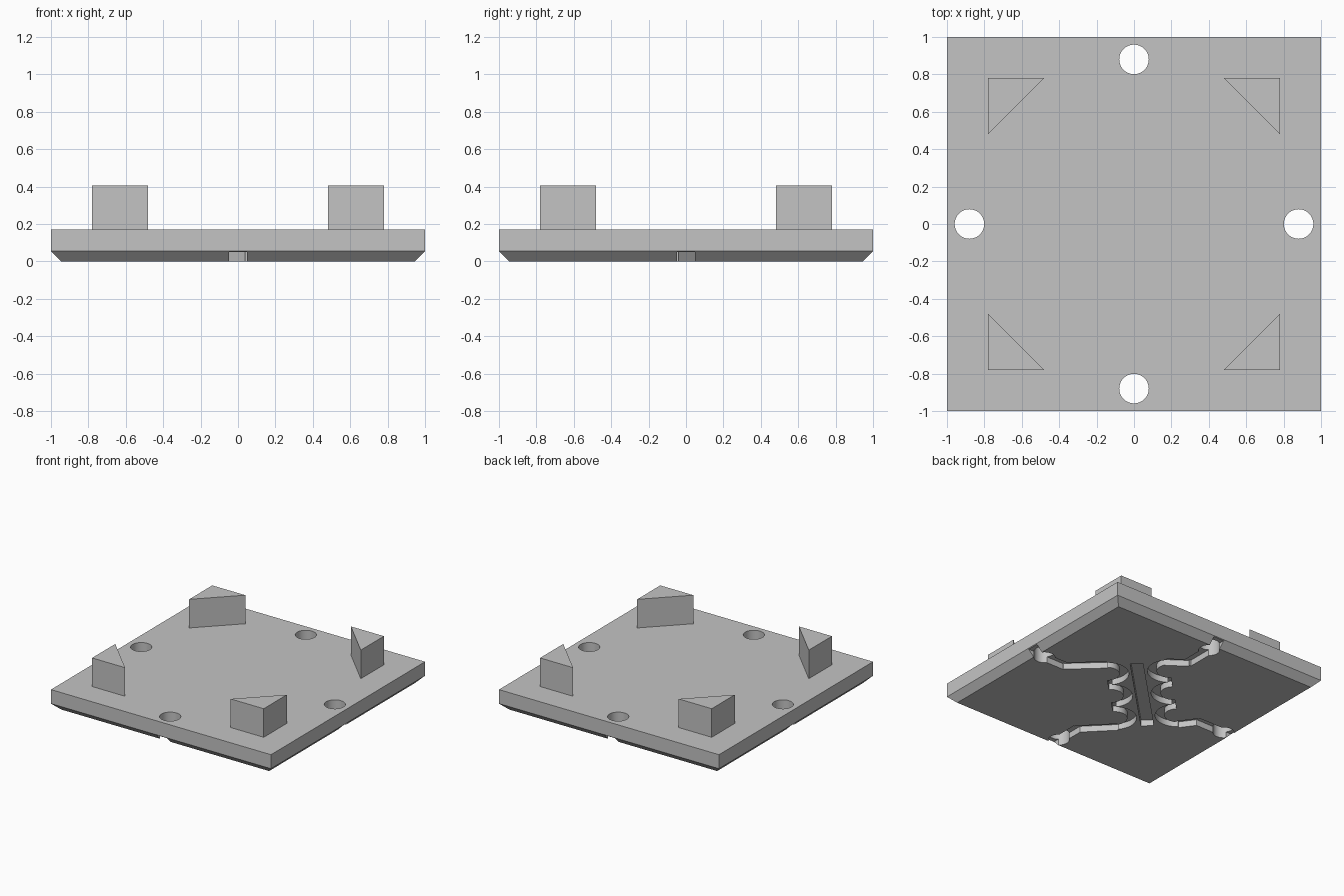
import bpy
import bmesh
from math import pi, sin, cos, sqrt
from mathutils import Vector

if "Cube" in bpy.data.objects:
    bpy.data.objects.remove(bpy.data.objects["Cube"], do_unlink=True)

grey = bpy.data.materials.new("light_grey")
grey.use_nodes = True
colour = (0.55, 0.55, 0.55, 1)
grey.diffuse_color = colour
grey.node_tree.nodes["Principled BSDF"].inputs["Base Color"].default_value = colour

PLATE_TOP = 0.17
CHANNEL_DEPTH = 0.05
CHANNEL_HALF = 0.048


def loft(name, rings):
    """Solid skinned through matching rings of points, capped at both ends."""
    bm = bmesh.new()
    loops = [[bm.verts.new(p) for p in ring] for ring in rings]
    n = len(loops[0])
    for low, high in zip(loops, loops[1:]):
        for i in range(n):
            j = (i + 1) % n
            bm.faces.new((low[i], low[j], high[j], high[i]))
    bm.faces.new(loops[0])
    bm.faces.new(loops[-1])
    bmesh.ops.recalc_face_normals(bm, faces=bm.faces)
    mesh = bpy.data.meshes.new(name)
    bm.to_mesh(mesh)
    bm.free()
    mesh.materials.append(grey)
    obj = bpy.data.objects.new(name, mesh)
    bpy.context.collection.objects.link(obj)
    return obj


def prism(name, outline, z0, z1):
    return loft(name, [[(x, y, z) for x, y in outline] for z in (z0, z1)])


def square(half):
    return [(-half, -half), (half, -half), (half, half), (-half, half)]


def arc(cx, cy, r, start, end, steps):
    angles = [start + (end - start) * i / steps for i in range(steps + 1)]
    return [(cx + r * cos(a), cy + r * sin(a)) for a in angles]


def diagonal(s, t):
    """Coordinates along and across the plate diagonal to x, y."""
    return ((s - t) / sqrt(2), (s + t) / sqrt(2))


def cut(target, outline, z1):
    cutter = prism("cutter", outline, -0.02, z1)
    cutter.hide_render = True
    mod = target.modifiers.new("cut", "BOOLEAN")
    mod.operation = "DIFFERENCE"
    mod.solver = "EXACT"
    mod.object = cutter
    bpy.context.view_layer.objects.active = target
    bpy.ops.object.modifier_apply(modifier=mod.name)
    bpy.data.objects.remove(cutter, do_unlink=True)


def cut_strip(target, a, b, extend=0.0):
    """Straight channel of constant width from a to b."""
    a, b = Vector(a), Vector(b)
    along = (b - a).normalized()
    side = Vector((-along.y, along.x)) * CHANNEL_HALF
    a, b = a - along * extend, b + along * extend
    cut(target, [a - side, b - side, b + side, a + side], CHANNEL_DEPTH)


# Base plate with a chamfered lower edge
plate = loft("base_plate", [[(x, y, z) for x, y in square(h)]
                            for h, z in ((0.945, 0), (1, 0.055), (1, PLATE_TOP))])

# Straight central slot along the diagonal
MIDDLE = 0.06
cut_strip(plate, diagonal(-0.47, MIDDLE), diagonal(0.47, MIDDLE))

# Two scalloped channels, each of three half rings, either side of the slot
for side in (1, -1):
    for s in (-0.335, 0, 0.335):
        ring = arc(s, -0.24, 0.17, 0, pi, 20) + arc(s, -0.24, 0.1, pi, 0, 20)
        cut(plate, [diagonal(p, MIDDLE - side * q) for p, q in ring], CHANNEL_DEPTH)

# Lead-out channels from the scallop ends to the middle of each edge
leads = [((0, 1.05), (0, 0.63), 1, 1), ((-1.05, 0), (-0.63, 0), -1, 1),
         ((1.05, 0), (0.68, 0), 1, -1), ((0, -1.05), (0, -0.67), -1, -1)]
for edge, bend, end, side in leads:
    cut_strip(plate, edge, bend, 0.02)
    cut_strip(plate, bend, diagonal(end * 0.47, MIDDLE + side * 0.235), 0.012)

# Round through holes near the middle of each edge
for x, y in ((0.88, 0), (-0.88, 0), (0, 0.88), (0, -0.88)):
    cut(plate, arc(x, y, 0.079, 0, 2 * pi, 40)[:-1], PLATE_TOP + 0.05)

bpy.ops.object.select_all(action="DESELECT")
plate.select_set(True)
bpy.context.view_layer.objects.active = plate
bpy.ops.object.shade_smooth_by_angle(angle=pi / 6)

# Triangular corner posts
for sx, x_name in ((1, "left"), (-1, "right")):
    for sy, y_name in ((1, "back"), (-1, "front")):
        outline = [(sx * x, sy * y) for x, y in ((0.78, 0.78), (0.48, 0.78), (0.78, 0.48))]
        prism(f"{y_name}_{x_name}_corner_post", outline, PLATE_TOP, 0.405)
